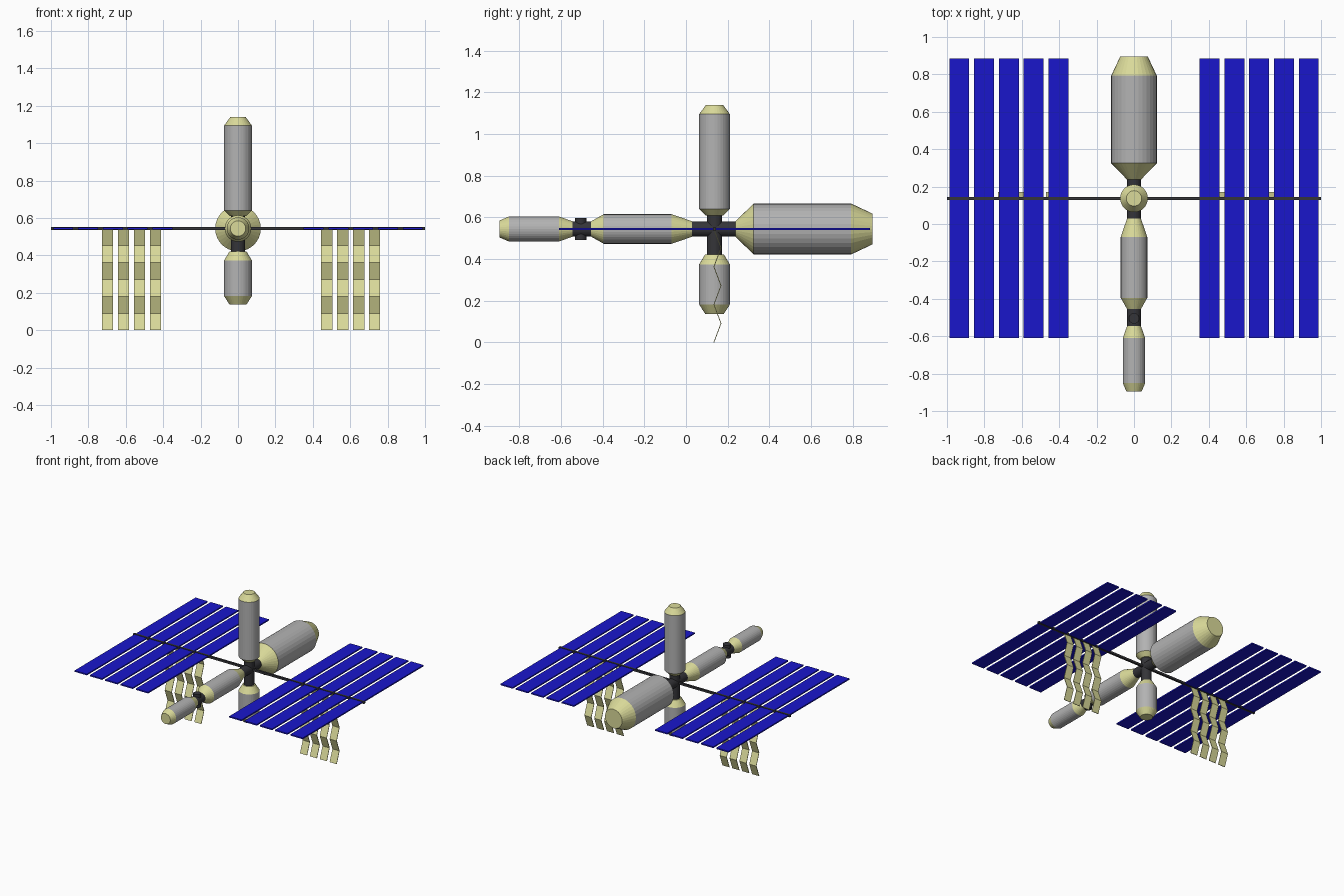
import bpy, bmesh, math
from mathutils import Vector

if "Cube" in bpy.data.objects:
    bpy.data.objects.remove(bpy.data.objects["Cube"])

CY, CZ = 0.137, 0.544      # hub centre
SIDES = 32


def material(name, rgb):
    m = bpy.data.materials.new(name)
    m.diffuse_color = (*rgb, 1)
    m.use_nodes = True
    m.node_tree.nodes["Principled BSDF"].inputs["Base Color"].default_value = m.diffuse_color
    return m


GREY = material("hull_grey", (0.45, 0.45, 0.45))
CREAM = material("cap_cream", (0.70, 0.70, 0.32))
DARK = material("connector_dark", (0.035, 0.035, 0.04))
BLUE = material("panel_blue", (0.01, 0.008, 0.6))


def finish(name, bm, mats):
    bmesh.ops.recalc_face_normals(bm, faces=bm.faces[:])
    me = bpy.data.meshes.new(name)
    bm.to_mesh(me)
    bm.free()
    for m in mats:
        me.materials.append(m)
    ob = bpy.data.objects.new(name, me)
    bpy.context.collection.objects.link(ob)
    return ob


def lathe(name, axis, profile, mats, bands, centre=(0, CY, CZ), sides=SIDES):
    """Revolve (position, radius) pairs about an axis; bands = material slot per section."""
    bm = bmesh.new()
    k = "xyz".index(axis)
    rings = []
    for t, r in profile:
        ring = []
        for i in range(sides):
            a = 2 * math.pi * i / sides
            p = Vector(centre)
            p[k] = t
            p[(k + 1) % 3] += r * math.cos(a)
            p[(k + 2) % 3] += r * math.sin(a)
            ring.append(bm.verts.new(p))
        rings.append(ring)
    for a, b, slot in zip(rings, rings[1:], bands):
        for i in range(sides):
            j = (i + 1) % sides
            bm.faces.new((a[i], a[j], b[j], b[i])).material_index = slot
    bm.faces.new(rings[0]).material_index = bands[0]
    bm.faces.new(rings[-1]).material_index = bands[-1]
    return finish(name, bm, mats)


def module(name, axis, profile):
    return lathe(name, axis, profile, [GREY, CREAM], [1, 0, 1])


def tube(name, axis, a, b, r, **kw):
    return lathe(name, axis, [(a, r), (b, r)], [DARK], [0], **kw)


def box(bm, lo, hi):
    lo, hi = Vector(lo), Vector(hi)
    vs = bmesh.ops.create_cube(bm, size=1)["verts"]
    bmesh.ops.scale(bm, vec=hi - lo, verts=vs)
    bmesh.ops.translate(bm, vec=(lo + hi) / 2, verts=vs)


# Pressurised modules
module("rear_module", "y", [(0.237, 0.037), (0.325, 0.122), (0.793, 0.122), (0.895, 0.074)])
module("front_module", "y", [(0.03, 0.037), (-0.07, 0.071), (-0.395, 0.071), (-0.455, 0.037)])
module("nose_module", "y", [(-0.545, 0.037), (-0.61, 0.06), (-0.85, 0.06), (-0.895, 0.041)])
module("upper_module", "z", [(0.61, 0.043), (0.64, 0.074), (1.095, 0.074), (1.14, 0.041)])
module("lower_module", "z", [(0.422, 0.045), (0.374, 0.074), (0.182, 0.074), (0.137, 0.045)])

# Dark connectors
tube("hub_connector", "y", 0.03, 0.237, 0.037)
tube("vertical_connector", "z", 0.422, 0.61, 0.037)
tube("nose_connector", "y", -0.545, -0.455, 0.037)
tube("docking_node", "z", CZ - 0.052, CZ + 0.052, 0.028, centre=(0, -0.505, CZ))

# Long truss
bm = bmesh.new()
box(bm, (-1, CY - 0.008, CZ - 0.008), (1, CY + 0.008, CZ + 0.008))
finish("truss", bm, [DARK])

# Solar panels
for side, label in ((-1, "left"), (1, "right")):
    for i in range(5):
        x0 = 0.351 + 0.1325 * i
        xs = sorted((side * x0, side * (x0 + 0.106)))
        bm = bmesh.new()
        box(bm, (xs[0], CY - 0.747, CZ - 0.005), (xs[1], CY + 0.747, CZ + 0.005))
        finish(f"{label}_solar_panel_{i + 1}", bm, [BLUE])

# Folded radiators hanging from the truss
for start, label in ((-0.727, "left"), (0.444, "right")):
    for i in range(4):
        x = start + 0.0855 * i
        bm = bmesh.new()
        prev = None
        for s in range(7):
            y, z = CY - 0.003 + 0.034 * (s % 2), CZ * s / 6
            row = [bm.verts.new((x + dx, y + dy, z))
                   for dx, dy in ((0, -0.002), (0.06, -0.002), (0.06, 0.002), (0, 0.002))]
            if prev:
                for a in range(4):
                    b = (a + 1) % 4
                    bm.faces.new((prev[a], prev[b], row[b], row[a]))
            else:
                bm.faces.new(row)
            prev = row
        bm.faces.new(prev)
        finish(f"{label}_radiator_{i + 1}", bm, [CREAM])
